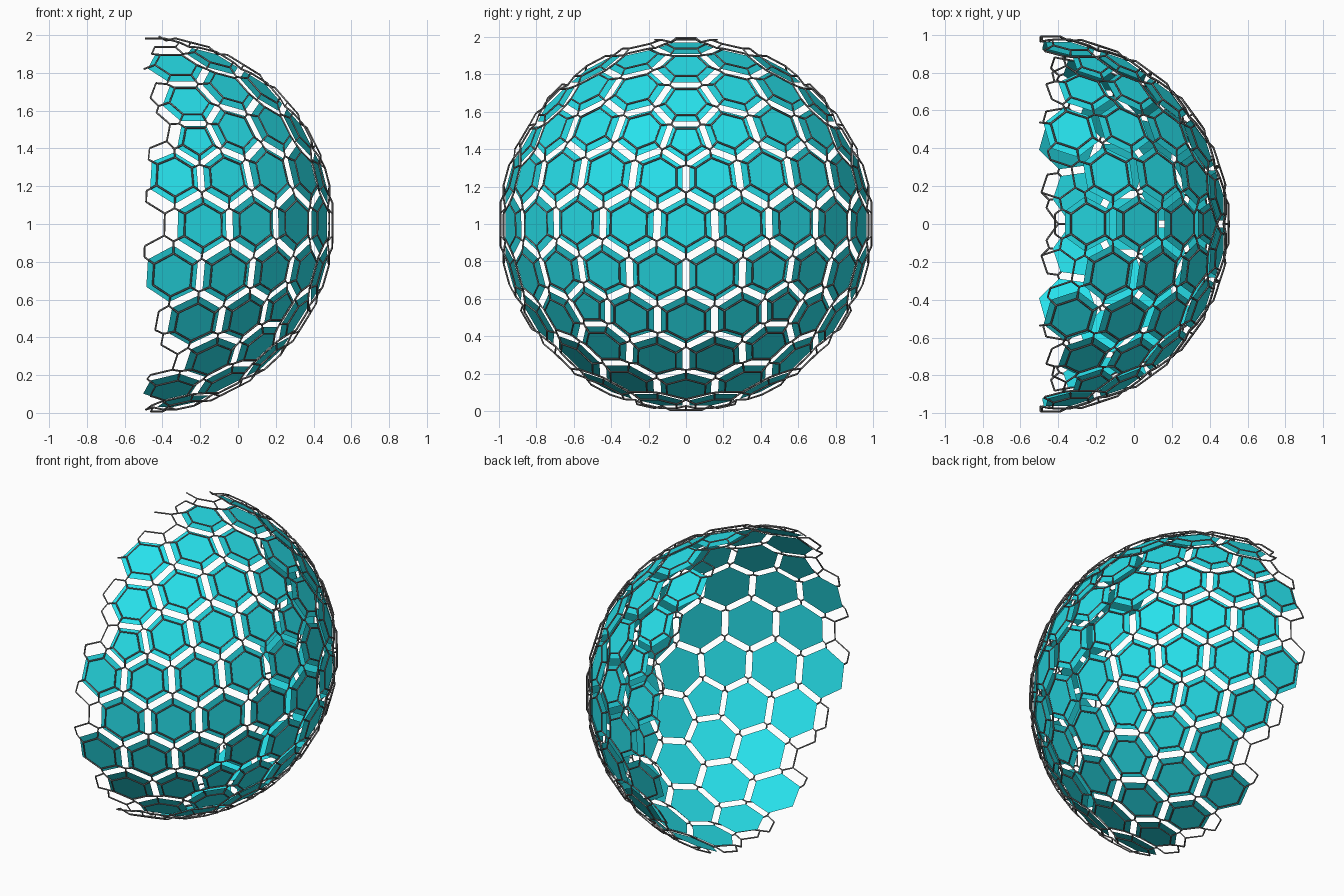
import bpy, bmesh
from mathutils import Vector

if "Cube" in bpy.data.objects:
    bpy.data.objects.remove(bpy.data.objects["Cube"])

CENTRE = Vector((-0.49, 0, 1))
CUT = -0.015          # half dome keeps everything in front of this plane
PANEL_R, RING_R = 0.98, 0.997
PANEL_SCALE, RING_SCALE = 0.87, 0.65


def material(name, colour):
    mat = bpy.data.materials.new(name)
    mat.diffuse_color = colour
    mat.use_nodes = True
    mat.node_tree.nodes["Principled BSDF"].inputs["Base Color"].default_value = mat.diffuse_color
    return mat


def add_object(name, data, mat):
    data.materials.append(mat)
    obj = bpy.data.objects.new(name, data)
    obj.location = CENTRE
    bpy.context.collection.objects.link(obj)
    return obj


# Honeycomb cells: one around every vertex of a geodesic sphere
geo = bmesh.new()
bmesh.ops.create_icosphere(geo, subdivisions=3, radius=1)
cells = []
for v in geo.verts:
    n = v.co.normalized()
    corners = [f.calc_center_median().normalized() for f in v.link_faces]
    u = n.orthogonal().normalized()
    w = n.cross(u)
    ref = Vector((1, 0))
    corners.sort(key=lambda c: Vector((c.dot(u), c.dot(w))).angle_signed(ref))
    cells.append((n, corners))
geo.free()


def scaled_cell(n, corners, scale, radius):
    mid = sum(corners, Vector()) / len(corners)
    return [(mid + (c - mid) * scale).normalized() * radius for c in corners]


# Flat teal panels
bm = bmesh.new()
for n, corners in cells:
    pts = scaled_cell(n, corners, PANEL_SCALE, PANEL_R)
    if min(p.x for p in pts) > CUT:
        face = bm.faces.new([bm.verts.new(p) for p in pts])
        face.normal_update()
        if face.normal.dot(n) < 0:
            face.normal_flip()
mesh = bpy.data.meshes.new("panels")
bm.to_mesh(mesh)
bm.free()
add_object("panels", mesh, material("teal", (0.02, 0.75, 0.83, 1)))


# Wire frame: a raised ring over each cell, tied to the nodes between cells
def wire_object(name, segments, mat):
    curve = bpy.data.curves.new(name, 'CURVE')
    curve.dimensions = '3D'
    curve.bevel_depth = 0.005
    curve.bevel_resolution = 0
    curve.use_fill_caps = True
    for a, b in segments:
        if min(a.x, b.x) > CUT:
            s = curve.splines.new('POLY')
            s.points.add(1)
            s.points[0].co = (*a, 1)
            s.points[1].co = (*b, 1)
    add_object(name, curve, mat)


rings, ties = [], []
for n, corners in cells:
    pts = scaled_cell(n, corners, RING_SCALE, RING_R)
    for i, p in enumerate(pts):
        rings.append((p, pts[(i + 1) % len(pts)]))
        ties.append((p, corners[i] * PANEL_R))
dark = material("dark_metal", (0.2, 0.2, 0.2, 1))
wire_object("frame_rings", rings, dark)
wire_object("frame_ties", ties, dark)
